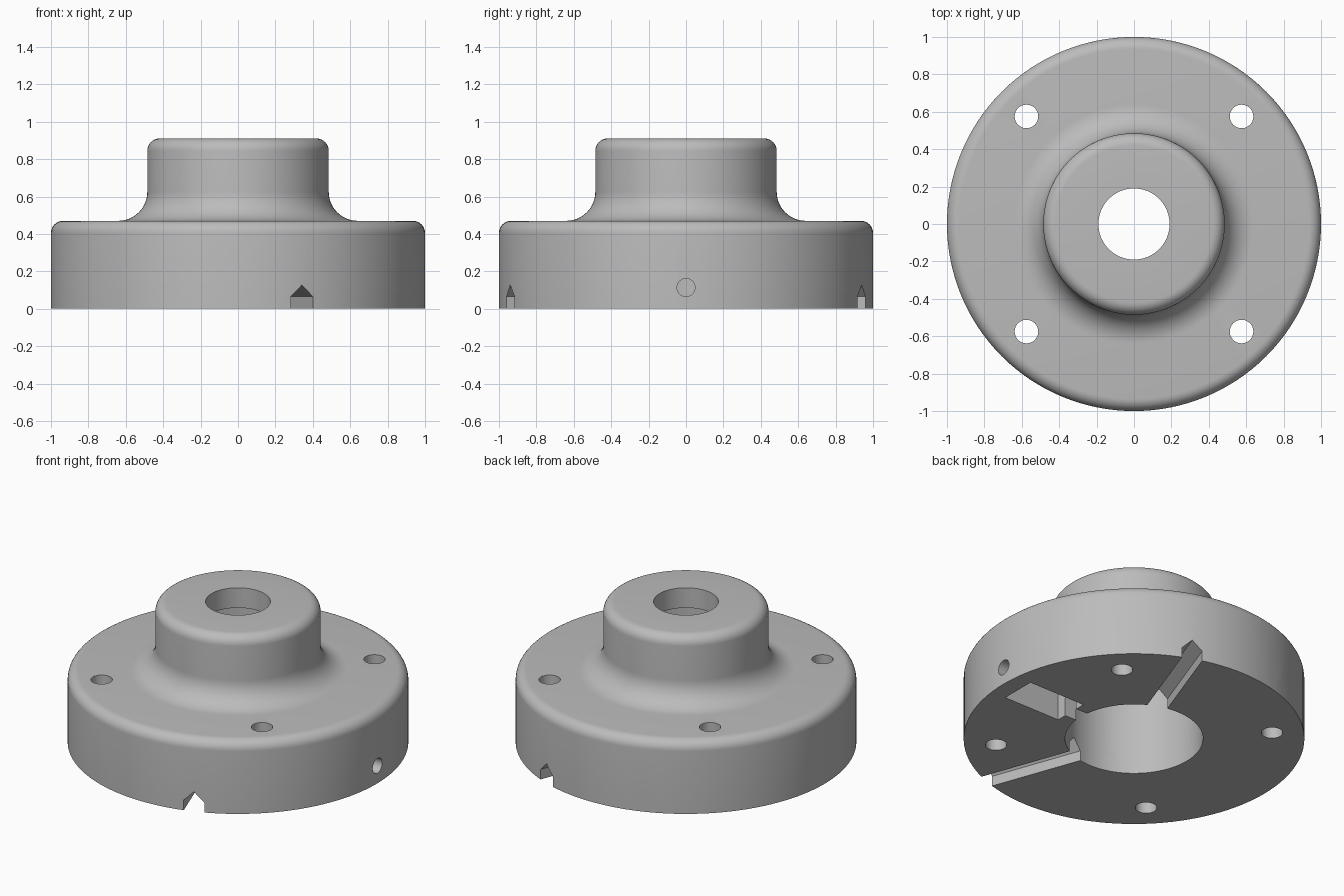
import bpy, bmesh
from math import cos, sin, radians, pi
from mathutils import Matrix

cube = bpy.data.objects.get("Cube")
if cube:
    bpy.data.objects.remove(cube, do_unlink=True)

# Material
metal = bpy.data.materials.new("grey_metal")
metal.use_nodes = True
colour = (0.5, 0.5, 0.5, 1)
metal.diffuse_color = colour
metal.node_tree.nodes["Principled BSDF"].inputs["Base Color"].default_value = colour


def make_object(name, bm):
    bmesh.ops.recalc_face_normals(bm, faces=bm.faces)
    mesh = bpy.data.meshes.new(name)
    bm.to_mesh(mesh)
    bm.free()
    mesh.materials.append(metal)
    obj = bpy.data.objects.new(name, mesh)
    bpy.context.collection.objects.link(obj)
    return obj


def arc(cx, cz, r, start, end, steps=8):
    angles = [radians(start + (end - start) * i / steps) for i in range(steps + 1)]
    return [(cx + r * cos(a), cz + r * sin(a)) for a in angles]


def lathe(name, profile, steps=128):
    bm = bmesh.new()
    verts = [bm.verts.new((r, 0, z)) for r, z in profile]
    edges = [bm.edges.new((v, verts[i - 1])) for i, v in enumerate(verts)]
    bmesh.ops.spin(bm, geom=verts + edges, cent=(0, 0, 0), axis=(0, 0, 1),
                   angle=2 * pi, steps=steps, use_merge=True)
    bmesh.ops.remove_doubles(bm, verts=bm.verts, dist=1e-5)
    return make_object(name, bm)


def radial_prism(name, section, inner, outer, degrees):
    """Extrude a (side, z) section outward along a radius."""
    bm = bmesh.new()
    face = bm.faces.new([bm.verts.new((inner, y, z)) for y, z in section])
    moved = bmesh.ops.extrude_face_region(bm, geom=[face])["geom"]
    bmesh.ops.translate(bm, vec=(outer - inner, 0, 0),
                        verts=[g for g in moved if isinstance(g, bmesh.types.BMVert)])
    bm.transform(Matrix.Rotation(radians(degrees), 4, "Z"))
    return make_object(name, bm)


def bolt_hole(x, y, r=0.063):
    bm = bmesh.new()
    bmesh.ops.create_cone(bm, cap_ends=True, segments=40, radius1=r, radius2=r,
                          depth=2, matrix=Matrix.Translation((x, y, 0)))
    return make_object("bolt_hole_cutter", bm)


def cut(body, cutter):
    cutter.hide_render = True
    mod = body.modifiers.new("cut", "BOOLEAN")
    mod.operation = "DIFFERENCE"
    mod.solver = "EXACT"
    mod.object = cutter
    bpy.context.view_layer.objects.active = body
    bpy.ops.object.modifier_apply(modifier=mod.name)
    bpy.data.objects.remove(cutter, do_unlink=True)


# Flanged hub with a rounded rim, a blended neck and a stepped bore
BORE, CAP = 0.405, 0.78
profile = [(BORE, 0), (1, 0)]
profile += arc(0.935, 0.405, 0.065, 0, 90)
profile += arc(0.64, 0.625, 0.155, 270, 180, 12)
profile += arc(0.42, 0.845, 0.065, 0, 90)
profile += [(0.19, 0.91), (0.19, CAP), (BORE, CAP)]
body = lathe("flanged_hub", profile)

# Bolt holes through the flange
for x in (-0.575, 0.575):
    for y in (-0.575, 0.575):
        cut(body, bolt_hole(x, y))

# Roofed grooves across the underside
w = 0.0625
groove = [(-w, -0.1), (w, -0.1), (w, 0.065), (0, 0.127), (-w, 0.065)]
for angle in (70, 110, 250, 290):
    cut(body, radial_prism("groove_cutter", groove, 0.3, 1.2, angle))

# Side pockets, arched slots into the bore, and holes through the outer wall
p = 0.115
pocket = [(-p, -0.1), (p, -0.1), (p, 0.225), (-p, 0.225)]
slot = [(-0.05, -0.1), (0.05, -0.1)] + arc(0, 0.113, 0.05, 0, 180, 16)
hole = arc(0, 0.113, 0.048, 0, 360, 32)[:-1]
for angle in (0, 180):
    cut(body, radial_prism("pocket_cutter", pocket, 0.485, 0.89, angle))
    cut(body, radial_prism("slot_cutter", slot, 0.3, 0.6, angle))
    cut(body, radial_prism("side_hole_cutter", hole, 0.7, 1.2, angle))

# Smooth curved walls, keeping machined edges crisp
bpy.ops.object.select_all(action="DESELECT")
body.select_set(True)
bpy.context.view_layer.objects.active = body
bpy.ops.object.shade_smooth_by_angle(angle=radians(30))
